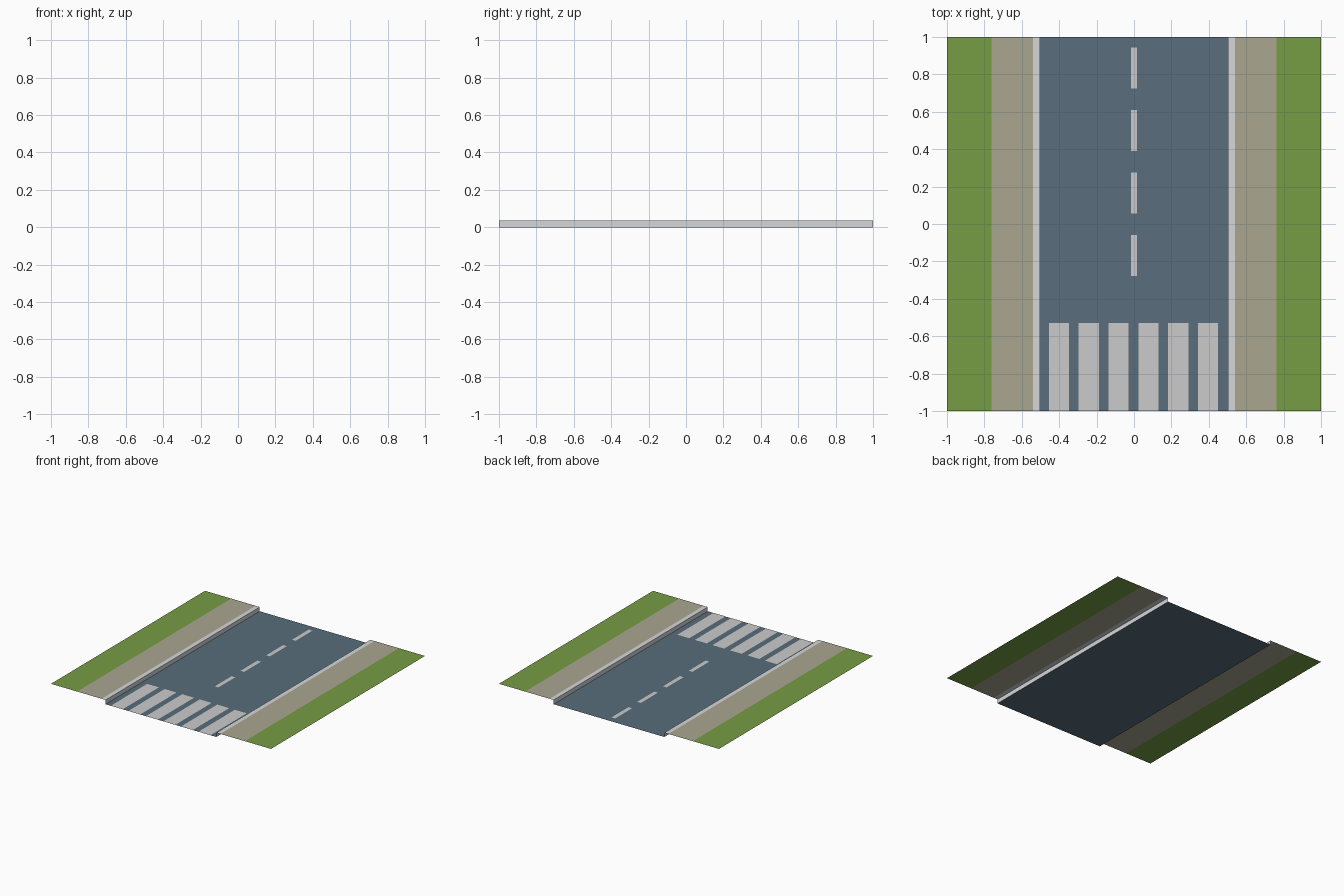
import bpy

if "Cube" in bpy.data.objects:
    bpy.data.objects.remove(bpy.data.objects["Cube"])


def material(name, rgb):
    m = bpy.data.materials.new(name)
    m.diffuse_color = (*rgb, 1)
    m.use_nodes = True
    m.node_tree.nodes["Principled BSDF"].inputs["Base Color"].default_value = m.diffuse_color
    return m


asphalt = material("asphalt", (0.10, 0.155, 0.20))
paint = material("paint", (1.0, 1.0, 1.0))
kerb_grey = material("kerb_stone", (0.66, 0.68, 0.70))
paving = material("paving", (0.40, 0.385, 0.28))
grass = material("grass", (0.18, 0.34, 0.06))


def sheet(name, profile, mat, y0=-1.0, y1=1.0):
    """Open sheet: an (x, z) profile, ordered by rising x, swept from y0 to y1."""
    verts = [(x, y, z) for x, z in profile for y in (y0, y1)]
    faces = [(2 * i, 2 * i + 2, 2 * i + 3, 2 * i + 1) for i in range(len(profile) - 1)]
    mesh = bpy.data.meshes.new(name)
    mesh.from_pydata(verts, [], faces)
    mesh.materials.append(mat)
    obj = bpy.data.objects.new(name, mesh)
    bpy.context.collection.objects.link(obj)
    return obj


ROAD, KERB, WALK, EDGE = 0.503, 0.54, 0.762, 1.0
H = 0.035      # height of pavement above the road
LIFT = 0.001   # paint sits just above the asphalt

# Road surface
sheet("road", [(-ROAD, 0), (ROAD, 0)], asphalt)

# Kerb (face and top), pavement and grass verge on each side
for side, s in (("left", -1), ("right", 1)):
    for part, pts, mat in (
        ("kerb", [(ROAD, 0), (ROAD, H), (KERB, H)], kerb_grey),
        ("pavement", [(KERB, H), (WALK, H)], paving),
        ("grass_verge", [(WALK, H), (EDGE, H)], grass),
    ):
        profile = [(s * x, z) for x, z in pts][::s]
        sheet(f"{part}_{side}", profile, mat)

# Crosswalk bars
for i in range(6):
    x = -0.401 + 0.1594 * i
    sheet(f"crosswalk_bar_{i + 1}", [(x - 0.054, LIFT), (x + 0.054, LIFT)], paint, -1.0, -0.53)

# Centre line dashes
for i in range(4):
    y = -0.278 + 0.334 * i
    sheet(f"centre_dash_{i + 1}", [(-0.017, LIFT), (0.016, LIFT)], paint, y, y + 0.22)
